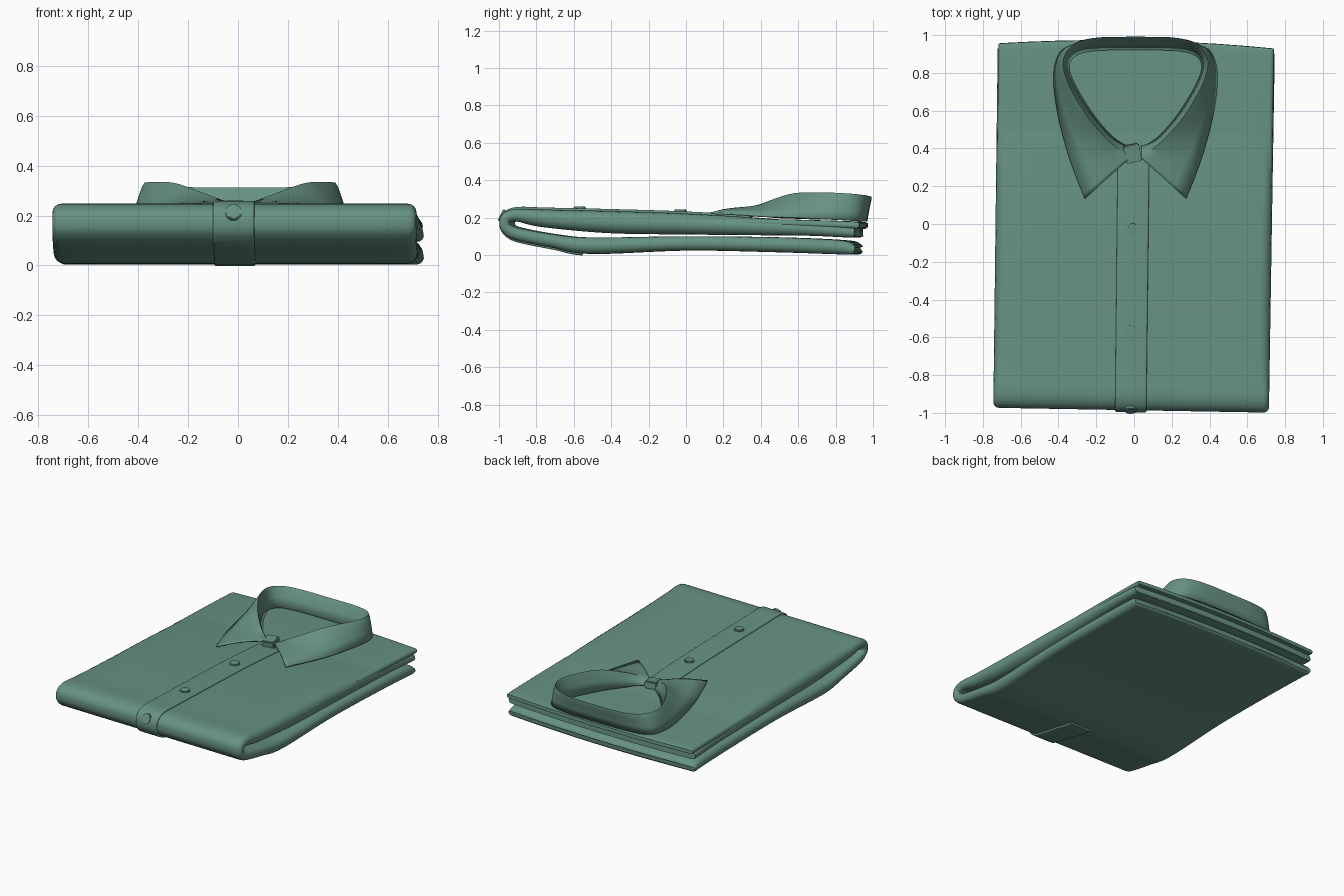
import bpy, bmesh, math
from mathutils import Vector

if "Cube" in bpy.data.objects:
    bpy.data.objects.remove(bpy.data.objects["Cube"])

green = bpy.data.materials.new("sage green cloth")
green.diffuse_color = (0.135, 0.285, 0.23, 1)
green.use_nodes = True
green.node_tree.nodes["Principled BSDF"].inputs["Base Color"].default_value = green.diffuse_color


def finish(name, bm, angle=40):
    bmesh.ops.recalc_face_normals(bm, faces=bm.faces)
    me = bpy.data.meshes.new(name)
    bm.to_mesh(me)
    bm.free()
    me.materials.append(green)
    me.shade_smooth()
    me.set_sharp_from_angle(angle=math.radians(angle))
    ob = bpy.data.objects.new(name, me)
    bpy.context.collection.objects.link(ob)
    return ob


def spline(pts, steps=6):
    """Catmull-Rom through the points."""
    p = [Vector(q) for q in pts]
    p = [2 * p[0] - p[1]] + p + [2 * p[-1] - p[-2]]
    out = []
    for i in range(1, len(p) - 2):
        a, b, c, d = p[i - 1:i + 3]
        for k in range(steps):
            t = k / steps
            out.append(0.5 * (2 * b + (c - a) * t + (2 * a - 5 * b + 4 * c - d) * t * t
                              + (3 * b - a - 3 * c + d) * t ** 3))
    return out + [p[-2]]


def normals(path):
    res = []
    for i in range(len(path)):
        d = path[min(i + 1, len(path) - 1)] - path[max(i - 1, 0)]
        l = math.hypot(d.x, d.y) or 1
        res.append((-d.y / l, d.x / l))
    return res


def sweep(name, path, left, right, nx=10):
    """Sweep a wide rounded slab along (y, z, half thickness) points."""
    bm = bmesh.new()
    rings = []
    for p, n in zip(path, normals(path)):
        y, z, h = p
        L, R = left(y), right(y)
        sec = [(L + h + (R - L - 2 * h) * i / nx, -h) for i in range(nx)]
        sec += [(R - h + h * math.cos(a), h * math.sin(a))
                for a in [math.pi * (k / 8 - 0.5) for k in range(8)]]
        sec += [(R - h - (R - L - 2 * h) * i / nx, h) for i in range(nx)]
        sec += [(L + h + h * math.cos(a), h * math.sin(a))
                for a in [math.pi * (k / 8 + 0.5) for k in range(8)]]
        ring = []
        for x, o in sec:
            bow = 0.03 * (x / 0.74) ** 2 * max(0, min(1, (y - 0.3) / 0.6))
            ring.append(bm.verts.new((x, y + n[0] * o - 0.013 * x / 0.74 - bow, z + n[1] * o)))
        rings.append(ring)
    for a, b in zip(rings, rings[1:]):
        for i in range(len(a)):
            j = (i + 1) % len(a)
            bm.faces.new((a[i], a[j], b[j], b[i]))
    bm.faces.new(rings[0])
    bm.faces.new(rings[-1])
    return finish(name, bm)


def body_left(y):
    return -0.733 + 0.012 * y


def body_right(y):
    return 0.73 + 0.016 * y


# Folded body: one slab running from the bottom back, around the fold, to the top back
body = spline([(0.945, 0.03, 0.014), (0.925, 0.032, 0.029), (0.85, 0.042, 0.038), (0.5, 0.055, 0.04),
               (0, 0.062, 0.038), (-0.5, 0.05, 0.044), (-0.7, 0.075, 0.036), (-0.89, 0.112, 0.034),
               (-0.945, 0.14, 0.03), (-0.957, 0.17, 0.029), (-0.945, 0.2, 0.03), (-0.89, 0.213, 0.034),
               (-0.75, 0.196, 0.047), (-0.4, 0.176, 0.059), (0, 0.166, 0.056), (0.4, 0.152, 0.046),
               (0.7, 0.138, 0.035), (0.92, 0.122, 0.028), (0.94, 0.12, 0.014)])
sweep("folded_shirt_body", body, body_left, body_right)

# Upper shoulder layer lying on the top half
sweep("shoulder_layer", spline([(0.3, 0.175, 0.02), (0.6, 0.168, 0.021), (0.85, 0.162, 0.02),
                                (0.955, 0.158, 0.018), (0.968, 0.157, 0.008)]),
      lambda y: body_left(y) + 0.004, lambda y: body_right(y) - 0.004)

# Button placket hugging the outside of the body and wrapping under the fold
placket = []
for i, (p, n) in enumerate(zip(body, normals(body))):
    wraps = p.y < 0.14 and p.x < -0.5
    if wraps or (p.y > 0.12 and p.x < 0.36):
        if p.y < 0.1 and p.x > -0.48:
            continue
        placket.append(Vector((p.x + n[0] * (p.z + 0.003), p.y + n[1] * (p.z + 0.003), 0.008)))
sweep("button_placket", placket, lambda y: -0.09 + 0.01 * y, lambda y: 0.077 + 0.012 * y, 4)


def button(name, loc, tilt):
    bm = bmesh.new()
    bmesh.ops.create_cone(bm, cap_ends=True, segments=24, radius1=0.034, radius2=0.034, depth=0.016)
    rim = [e for e in bm.edges if all(v.co.z > 0 for v in e.verts)]
    bmesh.ops.bevel(bm, geom=rim, offset=0.004, segments=2, affect='EDGES')
    ob = finish(name, bm)
    ob.location = loc
    ob.rotation_euler.x = tilt


# Buttons
button("button_upper", (-0.005, -0.03, 0.236), 0.03)
button("button_middle", (-0.013, -0.57, 0.251), 0.03)
button("button_fold", (-0.018, -0.985, 0.212), math.radians(65))

# Collar: band bottom, fold crest and outer edge, half drawn and then mirrored
band = spline([(0, 0.925, 0.19), (0.2, 0.922, 0.19), (0.31, 0.9, 0.19), (0.355, 0.84, 0.19),
               (0.325, 0.74, 0.19), (0.235, 0.59, 0.195), (0.14, 0.475, 0.2), (0.075, 0.425, 0.21),
               (0.03, 0.41, 0.22)])
crest = spline([(0, 0.99, 0.307), (0.2, 0.985, 0.309), (0.325, 0.95, 0.316), (0.382, 0.87, 0.324),
                (0.36, 0.75, 0.329), (0.265, 0.58, 0.326), (0.16, 0.455, 0.29), (0.085, 0.39, 0.262),
                (0.035, 0.345, 0.245)])
edge = spline([(0, 0.965, 0.18), (0.22, 0.96, 0.18), (0.36, 0.935, 0.18), (0.415, 0.87, 0.185),
               (0.43, 0.75, 0.192), (0.408, 0.58, 0.2), (0.37, 0.42, 0.207), (0.325, 0.28, 0.217),
               (0.268, 0.135, 0.224)])
bm = bmesh.new()
rows = []
for b, c, e in zip(band, crest, edge):
    up = Vector((0, 0, 0.012))
    sec = [b, b.lerp(c, 0.5), b.lerp(c, 0.88), c, c.lerp(e, 0.12) + up * 0.3,
           c.lerp(e, 0.4) + up, c.lerp(e, 0.7) + up * 0.8, e]
    rows.append([bm.verts.new(v) for v in sec])
for a, b in zip(rows, rows[1:]):
    for i in range(len(a) - 1):
        bm.faces.new((a[i], a[i + 1], b[i + 1], b[i]))
collar = finish("collar", bm, 70)
collar.location.x = 0.008
mir = collar.modifiers.new("mirror", 'MIRROR')
mir.use_clip = True
sol = collar.modifiers.new("cloth thickness", 'SOLIDIFY')
sol.thickness = 0.01
sol.offset = 0

# Small overlapping tab that closes the collar band
bm = bmesh.new()
bmesh.ops.create_cube(bm, size=1)
for v in bm.verts:
    v.co = Vector((v.co.x * 0.085, v.co.y * 0.095, v.co.z * 0.05))
bmesh.ops.bevel(bm, geom=bm.edges[:], offset=0.007, segments=2, affect='EDGES')
tab = finish("collar_tab", bm)
tab.location = (-0.008, 0.375, 0.232)
tab.rotation_euler = (0.1, 0, 0.2)
